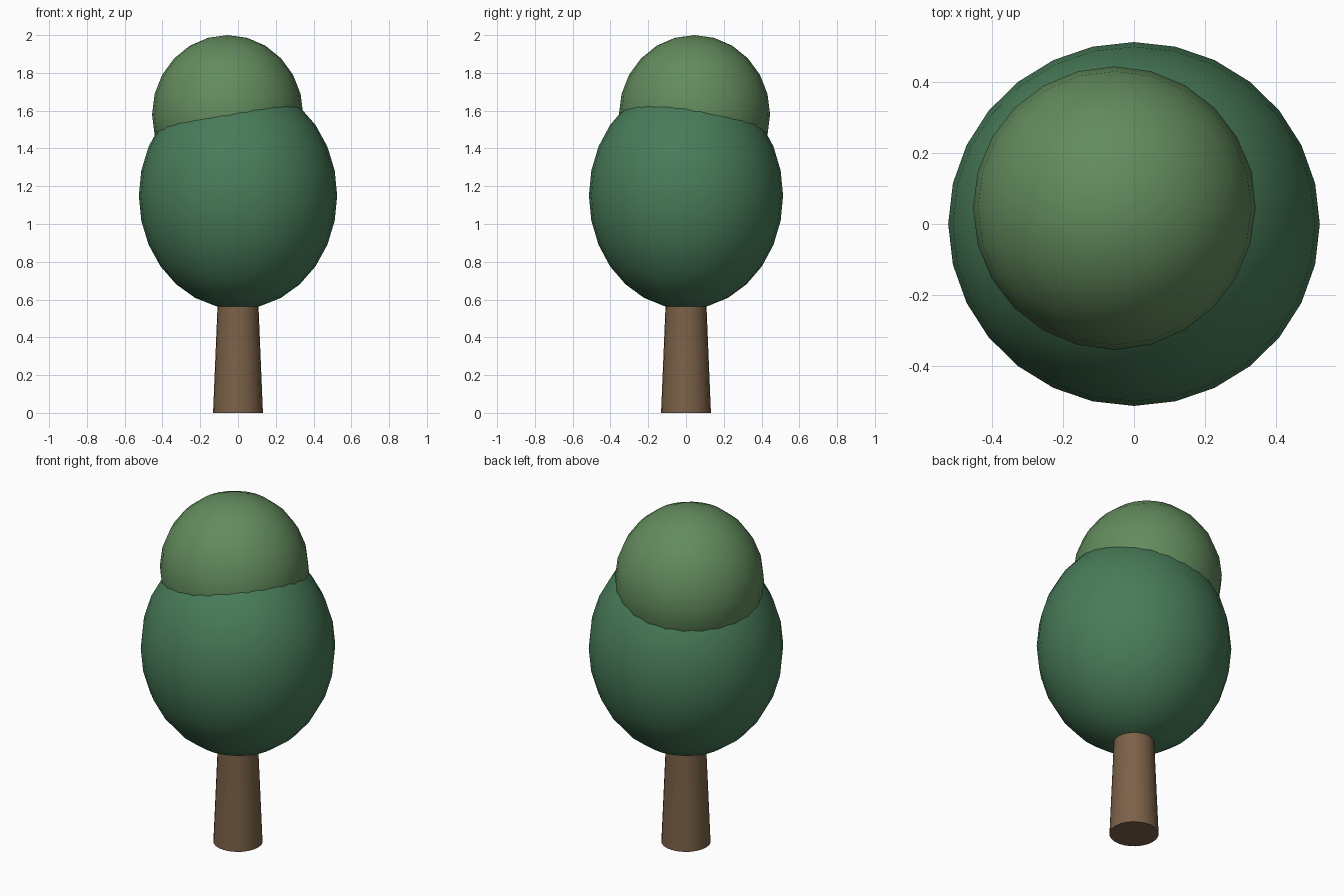
import bpy

if "Cube" in bpy.data.objects:
    bpy.data.objects.remove(bpy.data.objects["Cube"])


def finish(name, color):
    # Name, colour and smooth the active object
    obj = bpy.context.object
    obj.name = name
    mat = bpy.data.materials.new(name + "_color")
    mat.diffuse_color = (*color, 1)
    mat.use_nodes = True
    mat.node_tree.nodes["Principled BSDF"].inputs["Base Color"].default_value = mat.diffuse_color
    obj.data.materials.append(mat)
    bpy.ops.object.transform_apply(location=False, rotation=False, scale=True)
    bpy.ops.object.shade_smooth_by_angle()
    return obj


def foliage(name, center, radii, segments, color):
    bpy.ops.mesh.primitive_uv_sphere_add(
        segments=segments, ring_count=segments // 2, radius=1, location=center)
    bpy.context.object.scale = radii
    return finish(name, color)


# Tapered trunk, reaching into the lower crown
TRUNK_HEIGHT = 0.72
bpy.ops.mesh.primitive_cone_add(
    vertices=24, radius1=0.132, radius2=0.102, depth=TRUNK_HEIGHT,
    location=(0, 0, TRUNK_HEIGHT / 2))
finish("trunk", (0.20, 0.12, 0.065))

# Large dark lower crown and smaller, lighter offset upper crown
foliage("lower_crown", (0, 0, 1.15), (0.525, 0.514, 0.6), 28, (0.065, 0.20, 0.10))
foliage("upper_crown", (-0.055, 0.045, 1.58), (0.4, 0.4, 0.42), 24, (0.125, 0.26, 0.11))
